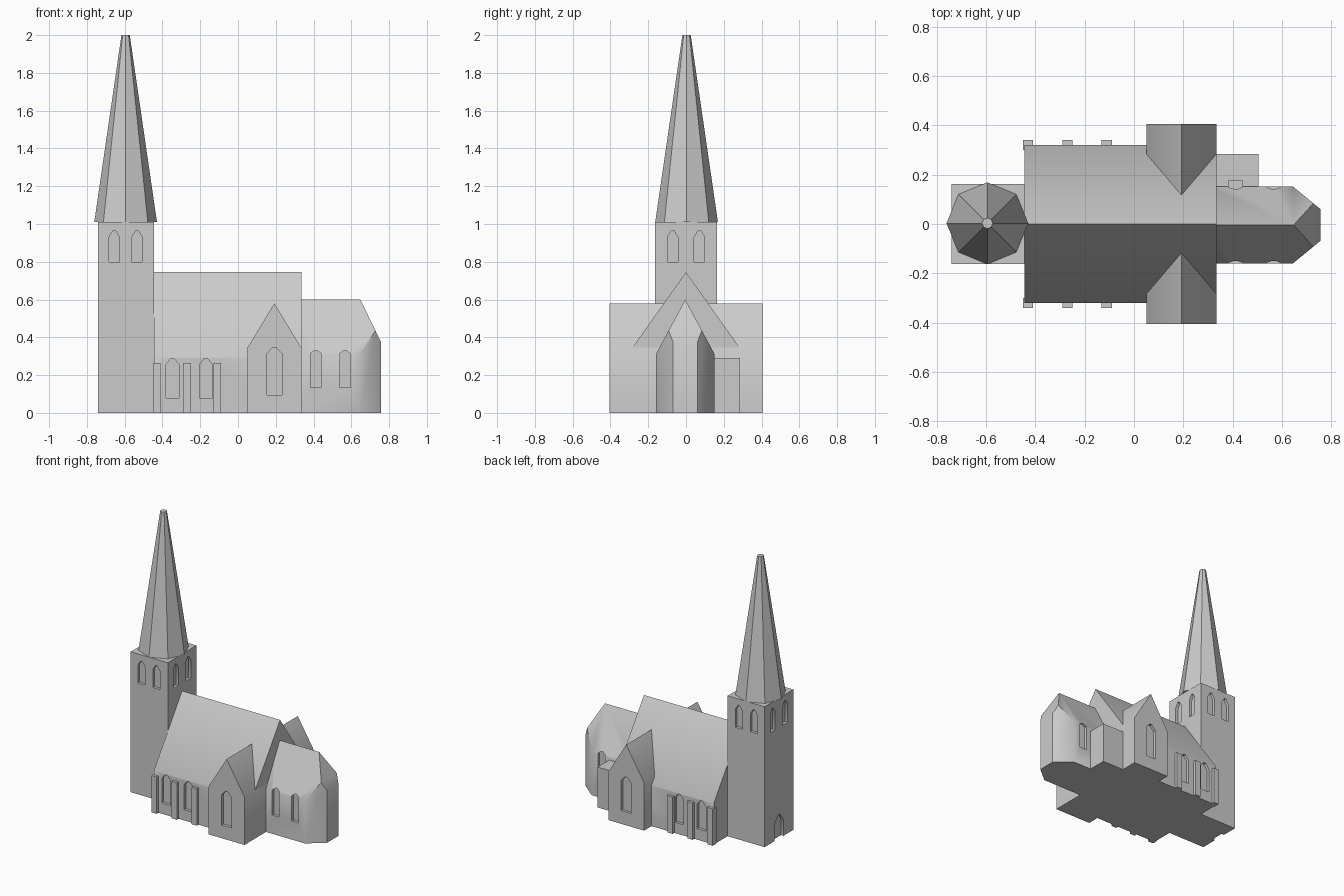
import bpy, bmesh, math
from mathutils import Vector

if "Cube" in bpy.data.objects:
    bpy.data.objects.remove(bpy.data.objects["Cube"])

stone = bpy.data.materials.new("light grey stone")
stone.diffuse_color = (0.6, 0.6, 0.6, 1)
stone.use_nodes = True
stone.node_tree.nodes["Principled BSDF"].inputs["Base Color"].default_value = stone.diffuse_color


def finish(name, bm):
    bmesh.ops.recalc_face_normals(bm, faces=bm.faces)
    mesh = bpy.data.meshes.new(name)
    bm.to_mesh(mesh)
    bm.free()
    mesh.materials.append(stone)
    obj = bpy.data.objects.new(name, mesh)
    bpy.context.collection.objects.link(obj)
    return obj


def prism(bm, pts, vec):
    """Extrude a planar outline along a vector."""
    face = bm.faces.new([bm.verts.new(p) for p in pts])
    new = bmesh.ops.extrude_face_region(bm, geom=[face], use_keep_orig=True)
    bmesh.ops.translate(bm, vec=vec, verts=[g for g in new["geom"] if isinstance(g, bmesh.types.BMVert)])


def box(bm, x0, x1, y0, y1, z0, z1):
    prism(bm, [(x0, y0, z0), (x1, y0, z0), (x1, y1, z0), (x0, y1, z0)], (0, 0, z1 - z0))


def gable(a0, a1, eave, ridge):
    """House-shaped outline."""
    return [(a0, 0), (a1, 0), (a1, eave), ((a0 + a1) / 2, ridge), (a0, eave)]


def pointed(c, w, z0, shoulder, z1):
    """Window outline with a clipped pointed head."""
    h, s = w / 2, w / 9
    return [(c - h, z0), (c + h, z0), (c + h, shoulder), (c + s, z1), (c - s, z1), (c - h, shoulder)]


DEPTH, OUT = 0.02, 0.025


def recess_y(bm, outline, wall, side):
    prism(bm, [(a, wall - side * DEPTH, z) for a, z in outline], (0, side * (DEPTH + OUT), 0))


def recess_x(bm, outline, wall, side):
    prism(bm, [(wall - side * DEPTH, a, z) for a, z in outline], (side * (DEPTH + OUT), 0, 0))


def carve(obj, bm):
    cutter = finish("window_cutter", bm)
    cutter.hide_render = True
    mod = obj.modifiers.new("windows", "BOOLEAN")
    mod.operation, mod.solver, mod.object = "DIFFERENCE", "EXACT", cutter
    bpy.context.view_layer.objects.active = obj
    bpy.ops.object.modifier_apply(modifier=mod.name)
    bpy.data.objects.remove(cutter)


# Tower with paired belfry windows and west door
bm = bmesh.new()
box(bm, -0.74, -0.445, -0.163, 0.163, 0, 1.01)
tower = finish("tower", bm)
cut = bmesh.new()
for side in (-1, 1):
    for off in (-0.06, 0.06):
        recess_y(cut, pointed(-0.595 + off, 0.056, 0.8, 0.93, 0.965), side * 0.163, side)
    for off in (-0.071, 0.071):
        recess_x(cut, pointed(off, 0.056, 0.8, 0.93, 0.965), -0.5925 + side * 0.1475, side)
recess_x(cut, pointed(0, 0.1, -0.05, 0.12, 0.17), -0.74, -1)
carve(tower, cut)

# Octagonal spire
bm = bmesh.new()
bmesh.ops.create_cone(bm, cap_ends=True, segments=8, radius1=0.166, radius2=0.022, depth=0.99)
ring = sorted(bm.verts, key=lambda v: v.co.z)
bmesh.ops.translate(bm, vec=(-0.595, 0.003, 1.505), verts=ring)
spire = finish("spire", bm)

# Nave
bm = bmesh.new()
prism(bm, [(-0.445, y, z) for y, z in gable(-0.32, 0.32, 0.295, 0.745)], (0.78, 0, 0))
nave = finish("nave", bm)
cut = bmesh.new()
for side in (-1, 1):
    for x in (-0.347, -0.17):
        recess_y(cut, pointed(x, 0.07, 0.078, 0.255, 0.288), side * 0.32, side)
carve(nave, cut)

# Buttresses on both nave walls
bm = bmesh.new()
for side in (-1, 1):
    for x in (-0.43, -0.27, -0.11):
        y0, y1 = sorted((side * 0.30, side * 0.34))
        box(bm, x - 0.021, x + 0.021, y0, y1, 0, 0.265)
buttresses = finish("buttresses", bm)

# Transept with one window in each gable
bm = bmesh.new()
prism(bm, [(x, -0.405, z) for x, z in gable(0.05, 0.335, 0.345, 0.58)], (0, 0.81, 0))
transept = finish("transept", bm)
cut = bmesh.new()
for side in (-1, 1):
    recess_y(cut, pointed(0.193, 0.08, 0.095, 0.312, 0.347), side * 0.405, side)
carve(transept, cut)

# Choir: gabled block, its end sloped back and its corners chamfered
bm = bmesh.new()
prism(bm, [(0.3, y, z) for y, z in gable(-0.16, 0.152, 0.31, 0.6)], (0.457, 0, 0))
planes = [((0.648, 0, 0.6), (0.225, 0, 0.109)),
          ((0.645, -0.16, 0), (0.092, -0.112, 0)),
          ((0.645, 0.152, 0), (0.092, 0.112, 0))]
for co, no in planes:
    bmesh.ops.bisect_plane(bm, geom=bm.verts[:] + bm.edges[:] + bm.faces[:], plane_co=co,
                           plane_no=Vector(no).normalized(), clear_outer=True)
    bmesh.ops.holes_fill(bm, edges=[e for e in bm.edges if e.is_boundary])
choir = finish("choir", bm)
choir_windows = [pointed(x, 0.056, 0.135, 0.315, 0.33) for x in (0.412, 0.567)]
cut = bmesh.new()
for outline in choir_windows:
    recess_y(cut, outline, -0.16, -1)
    recess_y(cut, outline, 0.152, 1)
carve(choir, cut)

# Flat-roofed sacristy, notched by the choir window above it
bm = bmesh.new()
box(bm, 0.32, 0.505, 0.14, 0.285, 0, 0.29)
sacristy = finish("sacristy", bm)
cut = bmesh.new()
recess_y(cut, choir_windows[0], 0.152, 1)
carve(sacristy, cut)

# Smooth shading that keeps corners above 40 degrees crisp
for obj in (tower, spire, nave, buttresses, transept, choir, sacristy):
    bpy.ops.object.select_all(action="DESELECT")
    obj.select_set(True)
    bpy.context.view_layer.objects.active = obj
    bpy.ops.object.shade_smooth_by_angle(angle=math.radians(40))
